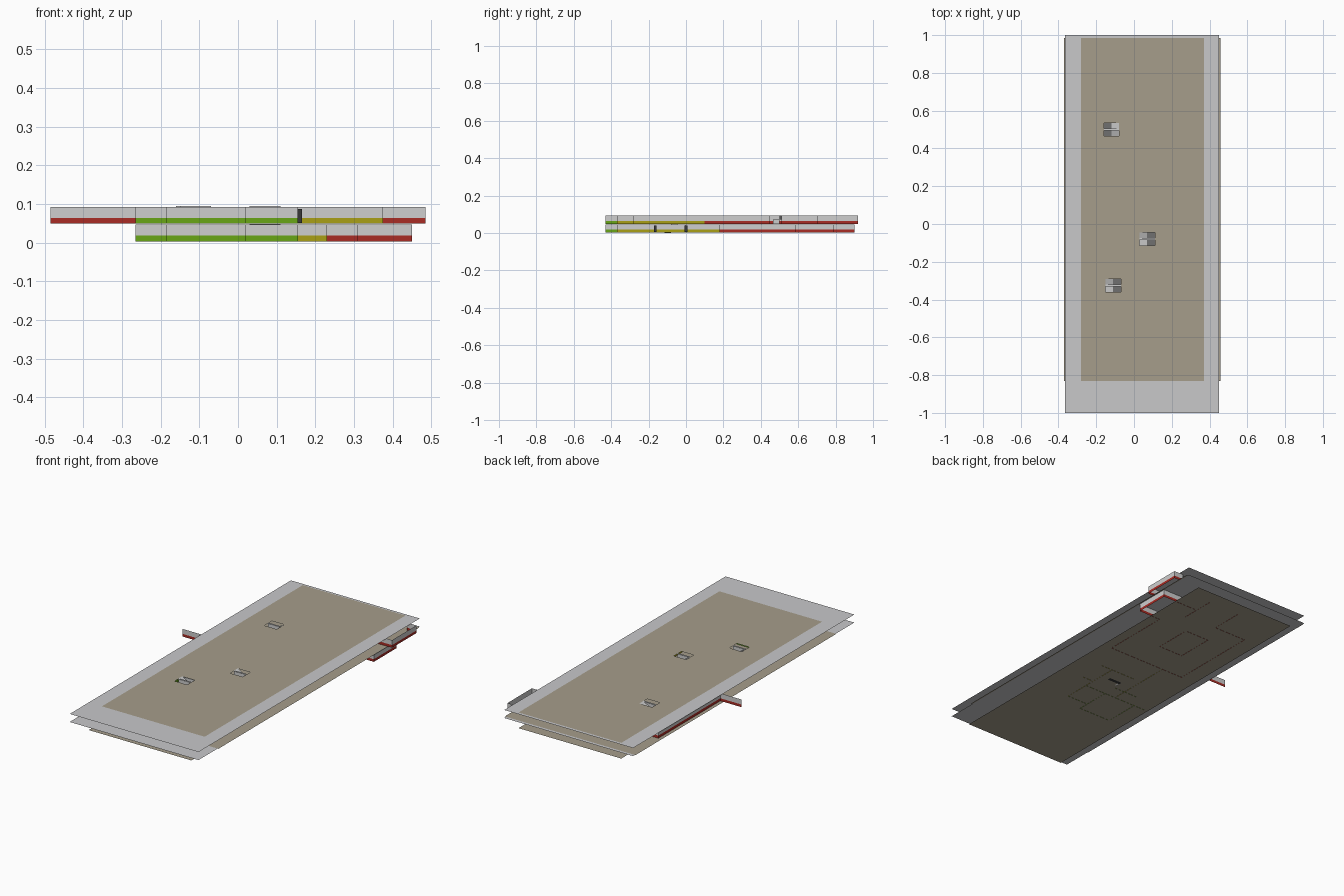
import bpy, bmesh

if "Cube" in bpy.data.objects:
    bpy.data.objects.remove(bpy.data.objects["Cube"])

def mat(name, rgb):
    m = bpy.data.materials.new(name)
    m.diffuse_color = (*rgb, 1)
    m.use_nodes = True
    m.node_tree.nodes["Principled BSDF"].inputs["Base Color"].default_value = m.diffuse_color
    return m

GREY = mat("slab grey", (0.58, 0.58, 0.59))
TAN = mat("floor tan", (0.38, 0.34, 0.26))
WHITE = mat("wall white", (0.62, 0.62, 0.62))
DARK = mat("dark grey", (0.16, 0.16, 0.16))
BLACK = mat("door dark", (0.04, 0.04, 0.04))
GREEN = mat("green", (0.14, 0.38, 0.008))
YELLOW = mat("yellow", (0.40, 0.35, 0.008))
RED = mat("red", (0.40, 0.025, 0.018))

def build(name, quads, mats):
    """Object from (four corners, material slot) pairs."""
    bm = bmesh.new()
    for pts, i in quads:
        bm.faces.new([bm.verts.new(p) for p in pts]).material_index = i
    bmesh.ops.remove_doubles(bm, verts=bm.verts, dist=1e-5)
    me = bpy.data.meshes.new(name)
    bm.to_mesh(me)
    bm.free()
    for m in mats:
        me.materials.append(m)
    ob = bpy.data.objects.new(name, me)
    bpy.context.collection.objects.link(ob)
    return ob

def sheet(name, x0, x1, y0, y1, z, m, holes=()):
    """Flat sheet with rectangular holes left open."""
    xs = sorted({x0, x1, *[v for h in holes for v in h[:2]]})
    ys = sorted({y0, y1, *[v for h in holes for v in h[2:]]})
    quads = []
    for a, b in zip(xs, xs[1:]):
        for c, d in zip(ys, ys[1:]):
            mx, my = (a + b) / 2, (c + d) / 2
            if any(h[0] < mx < h[1] and h[2] < my < h[3] for h in holes):
                continue
            quads.append((((a, c, z), (b, c, z), (b, d, z), (a, d, z)), 0))
    build(name, quads, [m])

def walls(name, segs, z0, z1, colour):
    """Paper-thin walls: coloured skirting below, white above."""
    zm = z0 + 0.015
    quads = []
    for a, b, c, d in segs:
        for lo, hi, i in ((z0, zm, 0), (zm, z1, 1)):
            quads.append((((a, b, lo), (c, d, lo), (c, d, hi), (a, b, hi)), i))
    build(name, quads, [colour, WHITE])

# Floors and slabs with stairwell openings
wells = [(-0.12, 0.50, 1), (0.07, -0.08, -1), (-0.11, -0.325, -1)]
HX, HY = 0.04, 0.035
holes = [(x - HX, x + HX, y - HY, y + HY) for x, y, s in wells]
sheet("ground_floor", -0.28, 0.37, -0.95, 0.985, 0.004, TAN)
sheet("middle_slab", -0.365, 0.45, -1, 1, 0.0465, GREY, holes[1:2])
sheet("middle_floor", -0.37, 0.457, -0.83, 0.985, 0.048, TAN, holes[1:2])
sheet("top_slab", -0.365, 0.45, -1, 1, 0.0925, GREY, holes)
sheet("top_floor", -0.28, 0.37, -0.83, 0.985, 0.0937, TAN, holes)

# Lower storey walls
L0, L1 = 0.003, 0.0465
walls("lower_green_walls", [
    (-0.185, -0.43, 0.02, -0.43), (-0.185, -0.43, -0.185, -0.22),
    (0.02, -0.43, 0.02, -0.22), (-0.265, -0.22, 0.155, -0.22),
    (0.02, -0.37, 0.155, -0.37), (-0.14, -0.14, 0.02, -0.14)], L0, L1, GREEN)
walls("lower_yellow_walls", [
    (0.155, -0.37, 0.155, 0.0), (0.0, 0.0, 0.23, 0.0),
    (-0.05, -0.22, -0.05, 0.18), (0.155, -0.16, 0.23, -0.16)], L0, L1, YELLOW)
walls("lower_red_walls", [
    (-0.185, 0.18, 0.31, 0.18), (-0.185, 0.18, -0.185, 0.71),
    (0.31, 0.18, 0.31, 0.585), (-0.185, 0.71, 0.02, 0.71),
    (0.02, 0.71, 0.02, 0.90), (0.31, 0.585, 0.45, 0.585),
    (0.45, 0.585, 0.45, 0.79), (0.22, 0.79, 0.45, 0.79),
    (0.22, 0.69, 0.22, 0.90),
    (-0.035, 0.36, 0.12, 0.36), (0.12, 0.36, 0.12, 0.58),
    (0.12, 0.58, -0.035, 0.58), (-0.035, 0.58, -0.035, 0.36)], L0, L1, RED)

# Upper storey walls
U0, U1 = 0.049, 0.0925
walls("upper_green_walls", [
    (-0.185, -0.43, 0.02, -0.43), (-0.185, -0.43, -0.185, -0.28),
    (0.02, -0.43, 0.02, -0.28), (-0.265, -0.28, 0.155, -0.28),
    (0.02, -0.37, 0.155, -0.37), (-0.265, -0.28, -0.265, 0.07)], U0, U1, GREEN)
walls("upper_yellow_walls", [
    (0.155, -0.37, 0.155, 0.07), (0.155, 0.07, 0.375, 0.07),
    (0.155, -0.28, 0.375, -0.28), (0.375, -0.28, 0.375, 0.10)], U0, U1, YELLOW)
walls("upper_red_walls", [
    (-0.485, 0.19, -0.185, 0.19), (-0.35, 0.19, -0.35, 0.75),
    (-0.35, 0.75, -0.185, 0.75), (-0.185, 0.19, 0.375, 0.19),
    (0.375, 0.10, 0.375, 0.45), (0.375, 0.51, 0.375, 0.70),
    (0.375, 0.70, 0.485, 0.70), (0.485, 0.70, 0.485, 0.92),
    (0.425, 0.92, 0.485, 0.92)], U0, U1, RED)

# Two-flight stairs: dark half landing, white flights, central rail
def stair(name, x, y, s, z0, z1):
    zm = (z0 + z1) / 2
    e, f = x - s * HX, x + s * HX
    y0, y1 = y - HY, y + HY
    quads = [(((e, y0, zm), (x, y0, zm), (x, y1, zm), (e, y1, zm)), 1),
             (((x, y0, zm), (f, y0, z0), (f, y, z0), (x, y, zm)), 0),
             (((x, y, zm), (f, y, z1), (f, y1, z1), (x, y1, zm)), 0)]
    t = 0.005
    quads += [(((e, y - t, z1), (f, y - t, z1), (f, y + t, z1), (e, y + t, z1)), 0),
              (((e, y, zm), (f, y, zm), (f, y, z1), (e, y, z1)), 0)]
    build(name, quads, [WHITE, DARK])

for n, (x, y, s) in enumerate(wells):
    stair(f"upper_stair_{n}", x, y, s, 0.048, 0.0945)
x, y, s = wells[1]
stair("lower_stair", x, y, s, 0.0, 0.048)
sheet("stair_foot", x - HX, x + HX, y - 0.01, y + 0.01, 0.0, BLACK)

# Dark doors
def door(name, x, y, dx, dy, z0):
    z1 = z0 + 0.036
    build(name, [(((x - dx, y - dy, z0), (x + dx, y + dy, z0),
                   (x + dx, y + dy, z1), (x - dx, y - dy, z1)), 0)], [BLACK])

door("lower_door_front", 0.233, -0.165, 0, 0.007, 0.005)
door("lower_door_back", 0.233, 0.0, 0, 0.007, 0.005)
door("upper_door", 0.16, -0.432, 0.006, 0, 0.051)
